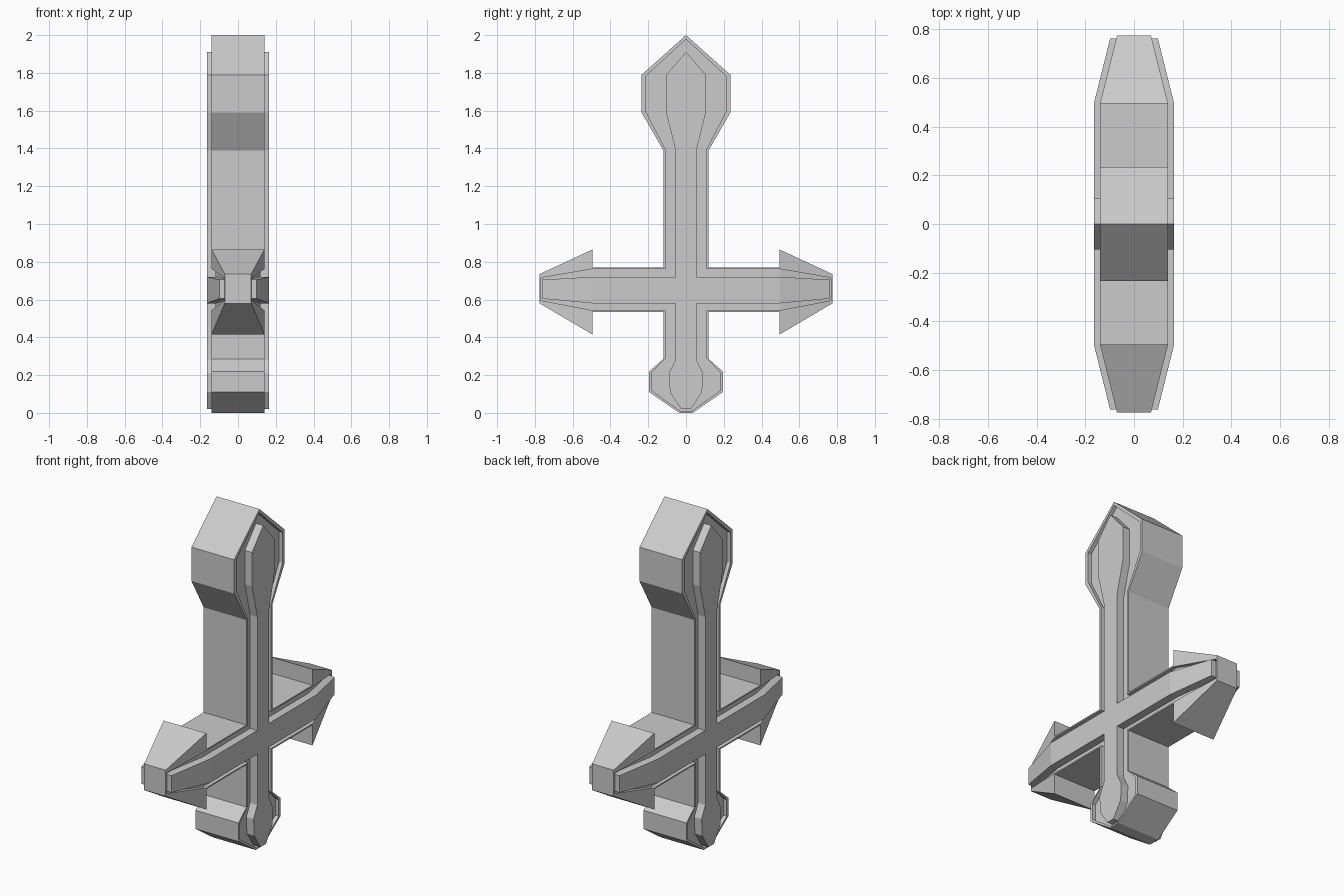
import bpy, bmesh

if "Cube" in bpy.data.objects:
    bpy.data.objects.remove(bpy.data.objects["Cube"])

# Right halves of the outlines (y, z), top to bottom; all share point order
outer = [(0, 2), (.235, 1.79), (.235, 1.59), (.12, 1.39), (.12, .77), (.495, .77),
         (.495, .865), (.775, .735), (.775, .58), (.495, .415), (.495, .535),
         (.12, .535), (.12, .285), (.195, .22), (.195, .11), (.035, 0)]
inset = [(0, 1.978), (.215, 1.78), (.215, 1.6), (.108, 1.395), (.108, .762), (.495, .762),
         (.495, .762), (.767, .715), (.767, .595), (.495, .543), (.495, .543),
         (.108, .543), (.108, .29), (.18, .215), (.18, .117), (.03, .01)]
strip = [(0, 1.91), (.105, 1.79), (.105, 1.59), (.055, 1.39), (.055, .72), (.495, .72),
         (.495, .72), (.762, .705), (.762, .605), (.495, .58), (.495, .58),
         (.055, .58), (.055, .28), (.09, .21), (.085, .11), (.025, .02)]

bm = bmesh.new()


def ring(half, x, side):
    """Mirrored outline at depth x, thinning toward the arm tips."""
    pts = half + [(-y, z) for y, z in half[:0:-1]]
    return [bm.verts.new((side * (x - .25 * max(0, abs(y) - .495)), y, z)) for y, z in pts]


def bridge(a, b):
    n = len(a)
    for i in range(n):
        j = (i + 1) % n
        bm.faces.new((a[i], a[j], b[j], b[i]))


rims = []
for side in (1, -1):
    # Flat rim, recessed channel, raised centre strip
    rings = [ring(outer, .14, side), ring(inset, .14, side), ring(inset, .118, side),
             ring(strip, .118, side), ring(strip, .165, side)]
    for a, b in zip(rings, rings[1:]):
        bridge(a, b)
    top = rings[-1]
    tips = (range(6, 10), range(22, 26))
    for tip in tips:
        bm.faces.new([top[i] for i in tip])
    bm.faces.new([v for i, v in enumerate(top) if not any(i in t for t in tips)])
    rims.append(rings[0])

# Outer side walls
bridge(*rims)
bmesh.ops.remove_doubles(bm, verts=bm.verts[:], dist=1e-4)
bmesh.ops.recalc_face_normals(bm, faces=bm.faces[:])

mesh = bpy.data.meshes.new("cross_ornament")
bm.to_mesh(mesh)
bm.free()
bpy.context.collection.objects.link(bpy.data.objects.new("cross_ornament", mesh))
